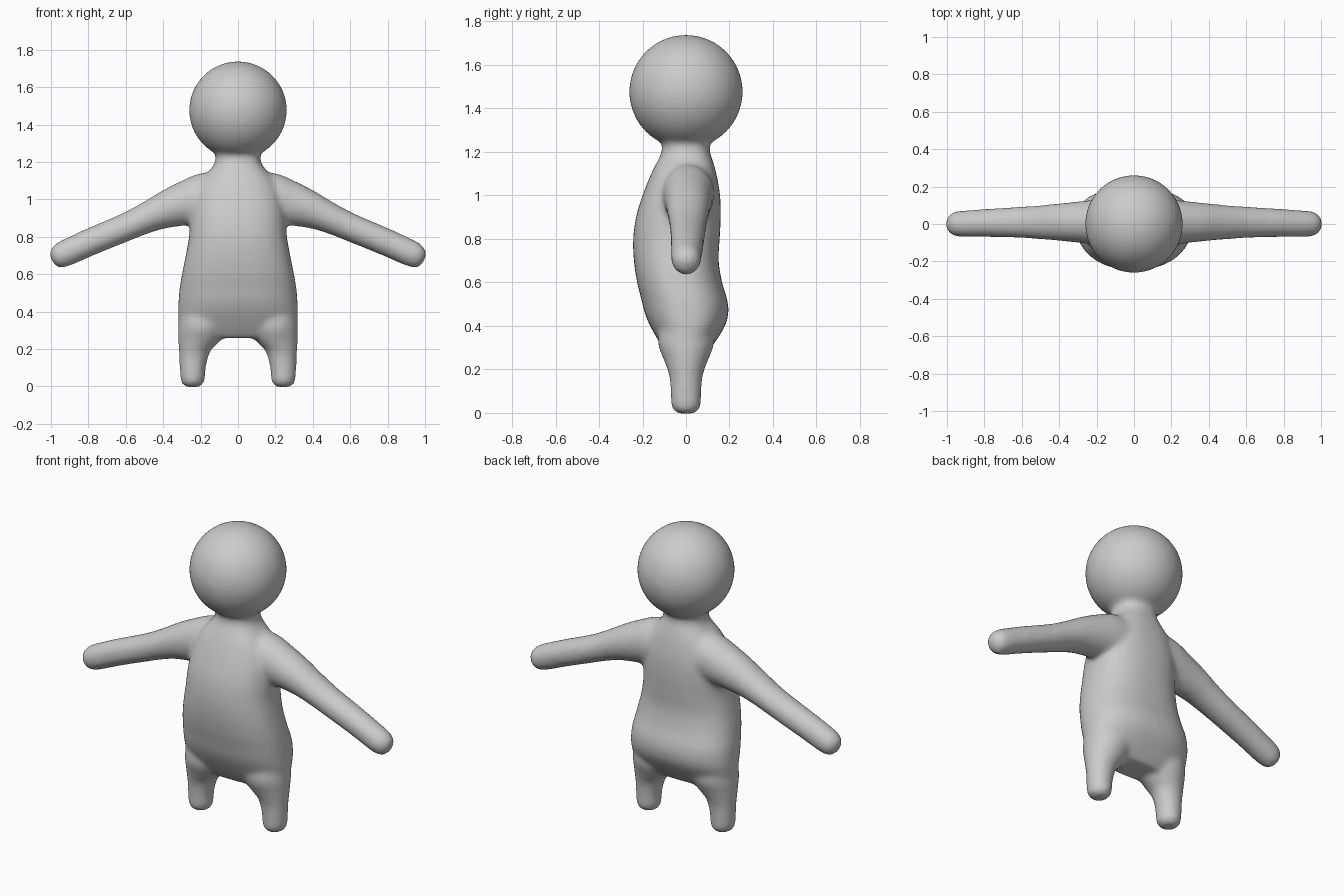
import bpy
import bmesh
from math import cos, sin, pi, copysign
from mathutils import Vector, Matrix

if "Cube" in bpy.data.objects:
    bpy.data.objects.remove(bpy.data.objects["Cube"])

SIDES = 40
STEPS = 5


def power(value, exponent):
    return copysign(abs(value) ** exponent, value)


def catmull(a, b, c, d, t):
    return [0.5 * (2 * q + (r - p) * t + (2 * p - 5 * q + 4 * r - s) * t * t
                   + (3 * q - p - 3 * r + s) * t ** 3)
            for p, q, r, s in zip(a, b, c, d)]


def refine(rows):
    """Smoothly interpolate the rows of a profile."""
    ends = [rows[0]] + rows + [rows[-1]]
    fine = [catmull(*ends[i:i + 4], k / STEPS)
            for i in range(len(rows) - 1) for k in range(STEPS)]
    return fine + [rows[-1]]


def loft(bm, rows, place, square=2.0):
    """Skin rings; each row is position, low and high of u, low and high of v."""
    rings = []
    for pos, u0, u1, v0, v1 in refine(rows):
        ring = []
        for i in range(SIDES):
            a = 2 * pi * i / SIDES
            u = (u0 + u1) / 2 + (u1 - u0) / 2 * power(cos(a), 2 / square)
            v = (v0 + v1) / 2 + (v1 - v0) / 2 * power(sin(a), 2 / square)
            ring.append(bm.verts.new(place(pos, u, v)))
        rings.append(ring)
    for low, high in zip(rings, rings[1:]):
        for i in range(SIDES):
            j = (i + 1) % SIDES
            bm.faces.new((low[i], low[j], high[j], high[i]))
    bm.faces.new(rings[0][::-1])
    bm.faces.new(rings[-1])


bm = bmesh.new()

# Torso: height, half width, front, back
torso = [(0.26, .24, -.08, .085), (0.32, .31, -.12, .13), (0.4, .32, -.165, .18),
         (0.46, .318, -.19, .195), (0.52, .313, -.205, .19), (0.6, .30, -.225, .166),
         (0.7, .28, -.24, .15), (0.8, .262, -.243, .155), (0.9, .255, -.23, .16),
         (1.0, .24, -.2, .157), (1.1, .2, -.16, .14), (1.17, .14, -.125, .12),
         (1.21, .12, -.11, .108), (1.3, .12, -.11, .11)]
loft(bm, [(z, -w, w, f, b) for z, w, f, b in torso],
     lambda z, x, y: Vector((x, y, z)), 2.4)

# Legs: height, inner and outer side, half depth
leg = [(-.004, .215, .27, .03), (.008, .19, .295, .055), (.035, .177, .308, .068),
       (.1, .172, .312, .071), (.16, .158, .314, .076), (.2, .14, .317, .086),
       (.25, .09, .32, .105), (.32, .06, .32, .13), (.4, .08, .31, .12)]

# Arms: distance out, front, back, bottom, top
arm = [(.05, -.11, .13, .88, 1.15), (.2, -.11, .13, .87, 1.14), (.3, -.1, .12, .858, 1.10),
       (.4, -.09, .11, .842, 1.05), (.5, -.082, .1, .81, .99), (.6, -.075, .093, .77, .935),
       (.7, -.072, .087, .73, .89), (.8, -.07, .08, .688, .848), (.9, -.07, .073, .645, .802),
       (.95, -.066, .068, .634, .778), (.98, -.055, .056, .65, .76), (1.004, -.025, .025, .685, .73)]

for side in (1, -1):
    loft(bm, [(z, i, o, -d, d) for z, i, o, d in leg],
         lambda z, x, y: Vector((side * x, y, z)))
    loft(bm, arm, lambda x, y, z: Vector((side * x, y, z)))

# Head
bmesh.ops.create_uvsphere(bm, u_segments=64, v_segments=40, radius=.261,
                          matrix=Matrix.Translation((0, 0, 1.477)))
bmesh.ops.recalc_face_normals(bm, faces=bm.faces)

mesh = bpy.data.meshes.new("body")
bm.to_mesh(mesh)
bm.free()
body = bpy.data.objects.new("body", mesh)
bpy.context.collection.objects.link(body)

# Blend all parts into one soft skin
remesh = body.modifiers.new("blend", "REMESH")
remesh.mode = "VOXEL"
remesh.voxel_size = 0.013
remesh.use_smooth_shade = True
soften = body.modifiers.new("soften", "SMOOTH")
soften.factor = 0.5
soften.iterations = 14

# Plain grey clay
clay = bpy.data.materials.new("grey_clay")
clay.use_nodes = True
grey = (0.6, 0.6, 0.6, 1)
clay.diffuse_color = grey
clay.node_tree.nodes["Principled BSDF"].inputs["Base Color"].default_value = grey
mesh.materials.append(clay)
for face in mesh.polygons:
    face.use_smooth = True
